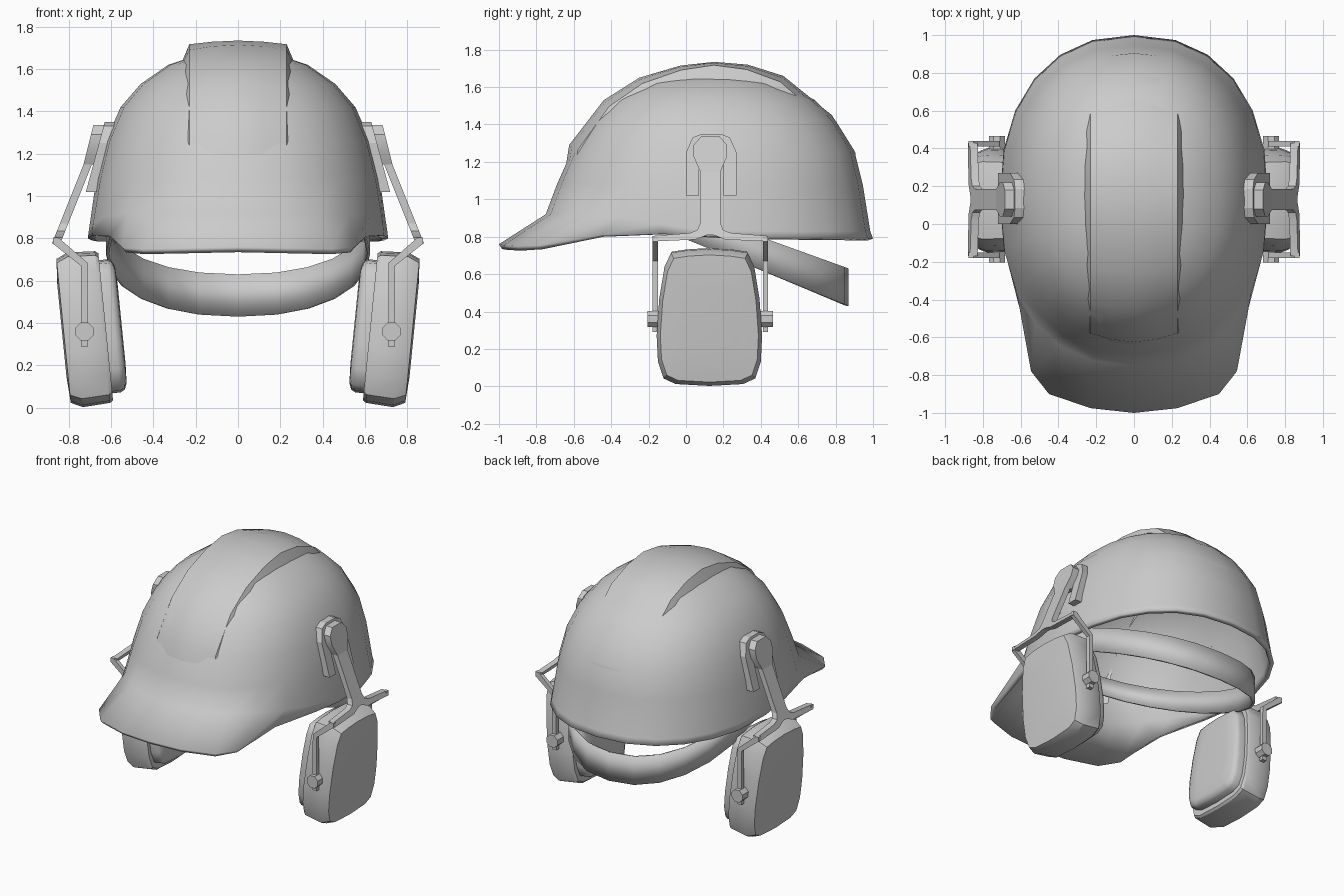
import bpy, bmesh
from math import sin, cos, pi, radians

cube = bpy.data.objects.get("Cube")
if cube:
    bpy.data.objects.remove(cube, do_unlink=True)

grey = bpy.data.materials.new("plain_grey")
grey.use_nodes = True
grey.diffuse_color = (0.6, 0.6, 0.6, 1)
grey.node_tree.nodes["Principled BSDF"].inputs["Base Color"].default_value = (0.6, 0.6, 0.6, 1)


def make(name, verts, faces, mirror=False, thick=0, smooth=30, recalc=True):
    mesh = bpy.data.meshes.new(name)
    mesh.from_pydata(verts, [], faces)
    if recalc:
        bm = bmesh.new()
        bm.from_mesh(mesh)
        bmesh.ops.recalc_face_normals(bm, faces=bm.faces)
        bm.to_mesh(mesh)
        bm.free()
    mesh.materials.append(grey)
    ob = bpy.data.objects.new(name, mesh)
    bpy.context.collection.objects.link(ob)
    bpy.ops.object.select_all(action='DESELECT')
    ob.select_set(True)
    bpy.context.view_layer.objects.active = ob
    bpy.ops.object.shade_smooth_by_angle(angle=radians(smooth))
    if thick:
        mod = ob.modifiers.new("thickness", 'SOLIDIFY')
        mod.thickness, mod.offset = thick, -1
    if mirror:
        ob.modifiers.new("other_side", 'MIRROR')
    return ob


def loft(rings, closed=True, caps=(True, True)):
    n = len(rings[0])
    faces = []
    for r in range(len(rings) - 1):
        for i in range(n if closed else n - 1):
            j = (i + 1) % n
            faces.append((r * n + i, r * n + j, (r + 1) * n + j, (r + 1) * n + i))
    if caps[0]:
        faces.append(tuple(reversed(range(n))))
    if caps[1]:
        faces.append(tuple(range((len(rings) - 1) * n, len(rings) * n)))
    return [p for ring in rings for p in ring], faces


def prism(name, outline, place, t0, t1, **kw):
    """Extrude a 2D outline; place(a, b, t) gives the 3D point."""
    rings = [[place(a, b, t) for a, b in outline] for t in (t0, t1)]
    return make(name, *loft(rings), mirror=True, **kw)


def power(v, e):
    return abs(v) ** e * (1 if v > 0 else -1)


# Helmet shell: brim edge, base line, then rings up to the crown
SEG = 24
MID = 0.12


def oval(width, front, back, height):
    ring = []
    for k in range(SEG):
        a = 2 * pi * k / SEG
        c, s = power(cos(a), 0.87), power(sin(a), 0.87)
        y = MID + s * ((back - MID) if s > 0 else (MID - front))
        ring.append((width * c, y, height(y)))
    return ring


def base_height(y):
    return 0.83 if y > 0.1 else 0.83 + 0.09 * min(1, (0.1 - y) / 0.55)


brim_quarter = [(.71, .12, .8), (.69, -.12, .815), (.605, -.45, .81), (.545, -.78, .755),
                (.45, -.9, .75), (.23, -.975, .755), (0, -1, .76)]
brim = oval(.712, -.75, 1.0, lambda y: 0.79)
for i, (x, y, z) in enumerate(brim_quarter):
    brim[-i % SEG] = (x, y, z)
    brim[SEG // 2 + i] = (-x, y, z)
levels = [(1.08, .67, -.69, .945), (1.26, .625, -.61, .9), (1.42, .555, -.51, .8),
          (1.53, .46, -.4, .69), (1.62, .33, -.25, .53), (1.67, .18, -.06, .34), (1.685, .07, .06, .2)]
rings = [brim, oval(.706, -.75, .985, base_height)]
rings += [oval(w, f, b, lambda y, z=z: z) for z, w, f, b in levels]
make("helmet_shell", *loft(rings, caps=(False, True)), thick=0.03, smooth=40, recalc=False)

# Raised centre ridge, sinking into the shell at both ends
ridge_path = [(-.67, 1.0), (-.625, 1.29), (-.44, 1.53), (-.25, 1.65), (-.03, 1.715), (.15, 1.735),
              (.33, 1.72), (.52, 1.66), (.78, 1.45), (.905, 1.25), (.92, 1.02)]
rows = []
for y, z in ridge_path:
    edge = 0.02 + 0.045 * abs(y - .13) / .8
    row = []
    for x, k in ((-.265, .12), (-.23, edge), (-.12, edge * .3), (0, 0),
                 (.12, edge * .3), (.23, edge), (.265, .12)):
        row.append((x, y + (.13 - y) * k, z + (.9 - z) * k))
    rows.append(row)
make("centre_ridge", *loft(rows, closed=False, caps=(False, False)), recalc=False)

# Tilted headband: high inside the front, low behind the neck
bands = []
for low in (True, False):
    ring = []
    for k in range(SEG):
        a = 2 * pi * k / SEG
        y = 0.14 + 0.73 * power(sin(a), 0.95)
        z = 0.43 + 0.41 * (0.87 - y) if low else 0.63 + 0.36 * (0.87 - y)
        ring.append((0.625 * power(cos(a), 0.9), y, z))
    bands.append(ring)
make("headband", *loft(bands, caps=(False, False)), thick=0.015, recalc=False)

# Ear cups: a rounded outline lofted outward, leaning in at the bottom
half = [(0, .365), (.12, .358), (.205, .345), (.24, .27), (.268, .1), (.282, -.1),
        (.275, -.24), (.245, -.33), (.18, -.36), (0, -.37)]
cup_outline = half + [(-y, z) for y, z in reversed(half[1:-1])]
LEAN = radians(5.7)


def cup_ring(t, scale):
    return [(.725 + t * cos(LEAN) + z * scale * sin(LEAN), .125 + y * scale,
             .375 - t * sin(LEAN) + z * scale * cos(LEAN)) for y, z in cup_outline]


make("ear_cup", *loft([cup_ring(t, s) for t, s in
                       ((-.1, .95), (-.085, .98), (.045, 1), (.1, .93), (.108, .6))]), mirror=True)
make("ear_cushion", *loft([cup_ring(t, s) for t, s in
                           ((-.09, .86), (-.14, .86), (-.16, .83), (-.172, .75), (-.176, .5))]),
     mirror=True, smooth=60)


# Slotted mount on the side of the shell
def on_shell(y, z, t):
    return (.585 + .27 * (1.35 - z) + t, .135 + y, z)


arch = [(.135, 1.02), (.135, 1.25), (.1, 1.33), (.05, 1.35)]
slot = [(.035, 1.3), (.065, 1.26), (.065, 1.02)]
prism("mount_arch", arch + [(-y, z) for y, z in reversed(arch)]
      + [(-y, z) for y, z in reversed(slot)] + slot, on_shell, -.02, .045, smooth=20)


# Arm: head, stem and forked foot, following one bent line
def on_arm(y, z, t):
    x = .655 + .25 * (1.33 - z) if z > 1.15 else .70 + .4 * (1.15 - z)
    return (x + t, .13 + y, z)


def symmetric(points):
    return points + [(-y, z) for y, z in reversed(points)]


prism("arm_head", symmetric([(.05, 1.335), (.09, 1.29), (.09, 1.23), (.055, 1.15)]), on_arm, -.04, .03)
prism("arm_stem", symmetric([(.055, 1.15), (.055, .87)]), on_arm, -.01, .03)
prism("arm_fork", symmetric([(.055, .87), (.07, .835), (.11, .82), (.3, .805), (.3, .775),
                             (.08, .785), (.015, .81)]), on_arm, -.01, .03)

# Side wires and pivots that carry each cup
wire = [(.875, .805), (.85, .805), (.712, .685), (.71, .29), (.742, .29), (.742, .67), (.875, .775)]
pivot = [(.726 + .046 * cos(pi * (k + .5) / 4), .36 + .046 * sin(pi * (k + .5) / 4)) for k in range(8)]
for label, y, out in (("front", -.165, -1), ("rear", .425, 1)):
    prism(label + "_wire", wire, lambda x, z, t: (x, t, z), y - .014, y + .014)
    prism(label + "_pivot", pivot, lambda x, z, t: (x, t, z), y - out * .03, y + out * .04)
